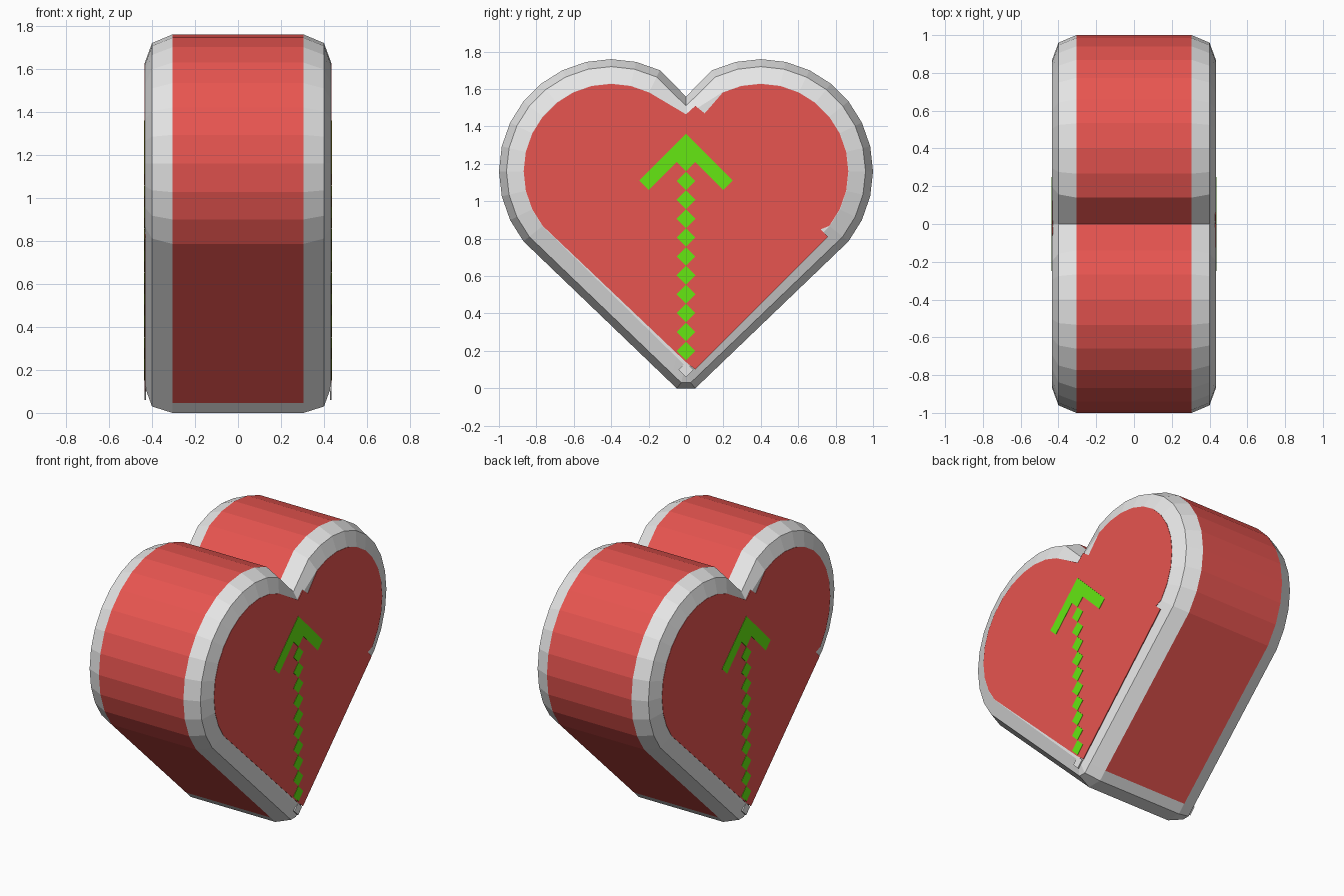
import bpy, bmesh
from math import sin, cos, pi

if "Cube" in bpy.data.objects:
    bpy.data.objects.remove(bpy.data.objects["Cube"])


def material(name, rgb):
    m = bpy.data.materials.new(name)
    m.use_nodes = True
    m.diffuse_color = (*rgb, 1)
    m.node_tree.nodes["Principled BSDF"].inputs["Base Color"].default_value = (*rgb, 1)
    return m


red = material("red", (0.8, 0.09, 0.08))
white = material("white", (0.8, 0.8, 0.8))
green = material("green", (0.13, 0.8, 0.006))


def finish(name, bm, mats):
    bmesh.ops.recalc_face_normals(bm, faces=bm.faces)
    mesh = bpy.data.meshes.new(name)
    bm.to_mesh(mesh)
    bm.free()
    for m in mats:
        mesh.materials.append(m)
    obj = bpy.data.objects.new(name, mesh)
    bpy.context.collection.objects.link(obj)
    return obj


def lobe(radius, first=-3, last=9):
    # one rounded lobe, stepped from the lower flank up towards the notch
    return [(0.4 + radius * cos(k * pi / 14), 1.16 + radius * sin(k * pi / 14))
            for k in range(first, last + 1)]


def mirrored(points):
    return [(-y, z) for y, z in reversed(points)]


def heart(inset, notch, tip):
    arc = lobe(0.6 - inset)
    near_tip = tuple(t + (a - t) * 0.06 for t, a in zip(tip, arc[0]))
    half = [tip, near_tip] + arc
    return half + [(0, notch)] + mirrored(half)


# Heart body: six outlines along x, with rounded white rims
SECTIONS = [(0.305, heart(0, 1.56, (0.05, 0.0))),
            (0.40, heart(0.04, 1.51, (0.025, 0.03))),
            (0.433, heart(0.13, 1.46, (0.004, 0.12)))]
bm = bmesh.new()
rings = []
for x, outline in [(-x, o) for x, o in reversed(SECTIONS)] + SECTIONS:
    rings.append([bm.verts.new((x, y, z)) for y, z in outline])
for a, b in zip(rings, rings[1:]):
    for i in range(len(a)):
        j = (i + 1) % len(a)
        bm.faces.new((a[i], a[j], b[j], b[i]))
bm.faces.new(rings[0])
bm.faces.new(rings[-1])
for f in bm.faces:
    c = f.calc_center_median()
    f.material_index = 0 if abs(c.x) < 0.1 and c.z > 0.04 else 1
finish("heart_body", bm, [red, white])


def plate(name, polygons, x0, x1, mat, side):
    # thin prisms on one side; the other side is turned half a circle
    bm = bmesh.new()
    for points in polygons:
        low, high = [[bm.verts.new((side * x, side * y, z)) for y, z in points]
                     for x in (x0, x1)]
        bm.faces.new(low)
        bm.faces.new(high)
        for i in range(len(points)):
            j = (i + 1) % len(points)
            bm.faces.new((low[i], low[j], high[j], high[i]))
    finish(name, bm, [mat])


def diamond(z, r=0.05):
    return [(0, z - r), (r, z), (0, z + r), (-r, z)]


# Side panel outline, with its overhanging lower edge and notch step
panel = ([(0, 0.14), (0.05, 0.10), (0.76, 0.81), (0.72, 0.85)] + lobe(0.468)
         + [(0.1, 1.47), (0.05, 1.51), (0, 1.465)] + mirrored(lobe(0.468)))
chevron = [(0, 1.36), (-0.25, 1.11), (-0.2, 1.06), (0, 1.26), (0.2, 1.06), (0.25, 1.11)]
dashes = [diamond(0.2 + 0.101 * i) for i in range(11)]

for label, side in (("left", 1), ("right", -1)):
    plate(label + "_panel", [panel], 0.430, 0.435, red, side)
    plate(label + "_arrow_head", [chevron], 0.432, 0.437, green, side)
    plate(label + "_arrow_dashes", dashes, 0.432, 0.437, green, side)
    plate(label + "_tip_stud", [diamond(0.1, 0.04)], 0.427, 0.435, white, side)
